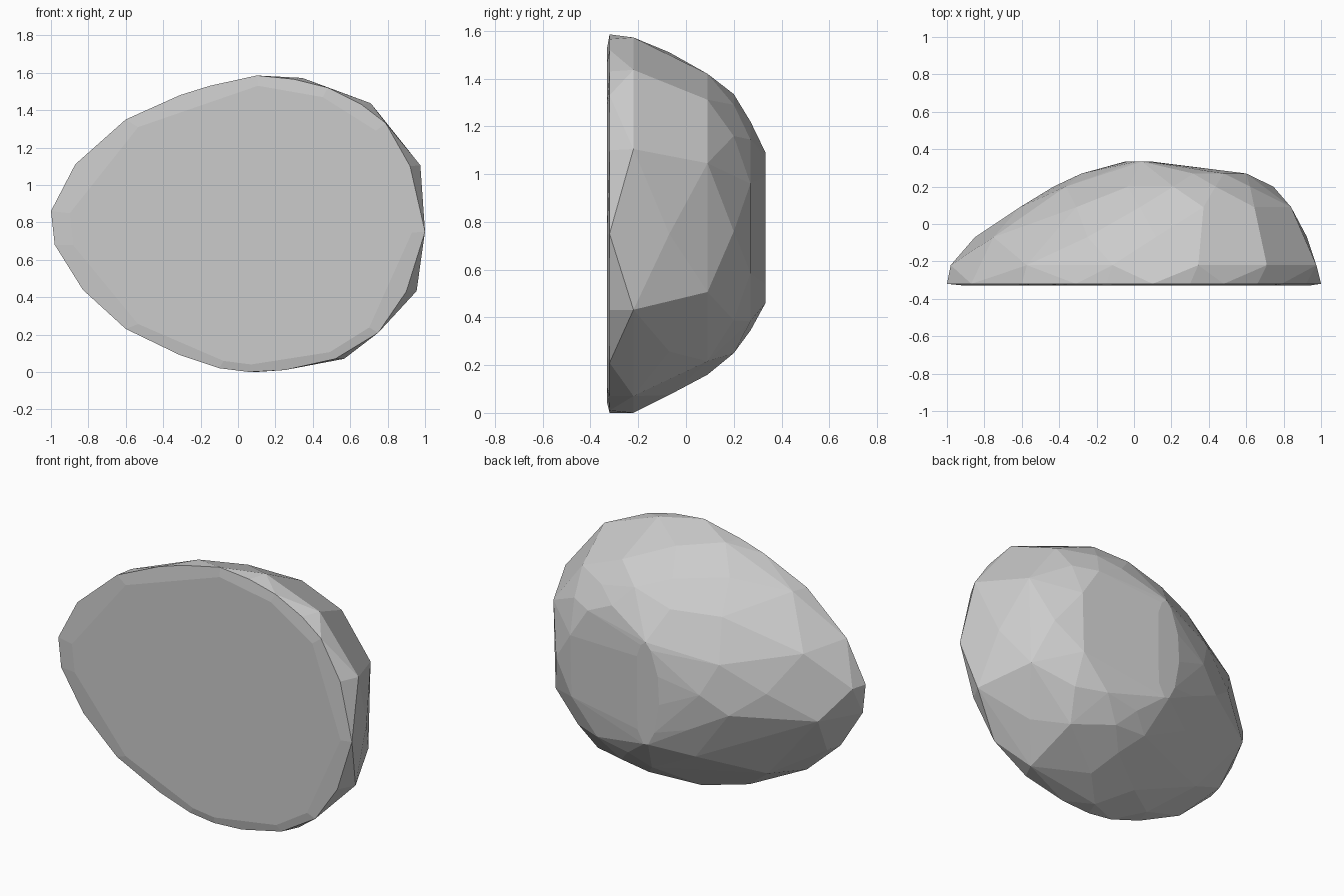
import bpy, bmesh
from math import radians

if "Cube" in bpy.data.objects:
    bpy.data.objects.remove(bpy.data.objects["Cube"])

# Egg-shaped outline of the flat front face (x, z)
OUTLINE = [(-1, .86), (-.87, 1.11), (-.6, 1.35), (-.31, 1.48), (-.15, 1.53), (.1, 1.585),
           (.3, 1.565), (.48, 1.52), (.66, 1.43), (.79, 1.33), (.92, 1.1), (1, .75),
           (.9, .43), (.75, .21), (.52, .07), (.25, .01), (.06, 0), (-.1, .02),
           (-.31, .09), (-.6, .23), (-.83, .44), (-.98, .68)]

# Slices from front to back: y, x min, x max, z min, z max
SLICES = [(-.33, -.9, .93, .04, 1.53),
          (-.32, -1, 1, 0, 1.585),
          (-.22, -.98, .975, 0, 1.572),
          (-.07, -.85, .925, .075, 1.51),
          (.09, -.61, .84, .16, 1.42),
          (.20, -.43, .745, .25, 1.335),
          (.27, -.28, .60, .345, 1.22),
          (.333, -.05, .12, .46, 1.09)]


def slice_points(index, y, x0, x1, z0, z1):
    """Fit the outline into the slice's box; rear slices use alternate points for irregular facets."""
    pts = OUTLINE if index < 2 else OUTLINE[index % 2::2]
    xs, zs = [p[0] for p in pts], [p[1] for p in pts]
    fx = (x1 - x0) / (max(xs) - min(xs))
    fz = (z1 - z0) / (max(zs) - min(zs))
    return [(x0 + (x - min(xs)) * fx, y, z0 + (z - min(zs)) * fz) for x, z in pts]


# Faceted half boulder: convex hull around all slices
bm = bmesh.new()
for i, s in enumerate(SLICES):
    for p in slice_points(i, *s):
        bm.verts.new(p)
hull = bmesh.ops.convex_hull(bm, input=bm.verts[:])
loose = [v for v in bm.verts if not v.link_faces]
bmesh.ops.delete(bm, geom=loose, context='VERTS')

# Merge nearly flat triangles into larger facets
bmesh.ops.dissolve_limit(bm, angle_limit=radians(3), verts=bm.verts[:], edges=bm.edges[:])
bmesh.ops.recalc_face_normals(bm, faces=bm.faces[:])

mesh = bpy.data.meshes.new("boulder")
bm.to_mesh(mesh)
bm.free()
bpy.context.collection.objects.link(bpy.data.objects.new("boulder", mesh))
